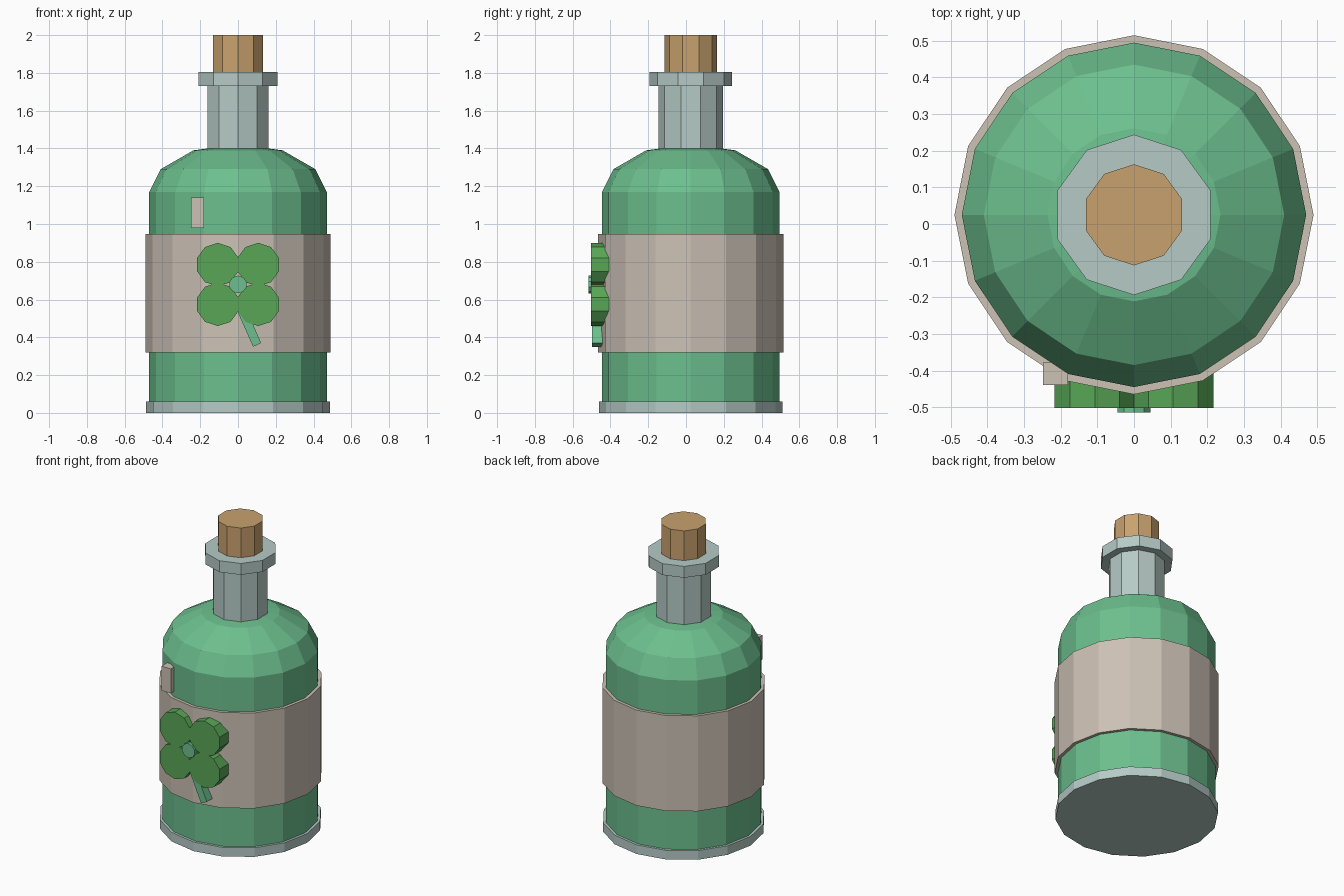
import bpy, math

if "Cube" in bpy.data.objects:
    bpy.data.objects.remove(bpy.data.objects["Cube"])

CY = 0.025  # bottle axis in y


def material(name, rgb):
    m = bpy.data.materials.new(name)
    lin = [((c / 255 + 0.055) / 1.055) ** 2.4 for c in rgb]
    m.diffuse_color = (*lin, 1)
    m.use_nodes = True
    m.node_tree.nodes["Principled BSDF"].inputs["Base Color"].default_value = m.diffuse_color
    return m


GREEN = material("green glass", (108, 191, 142))
PALE = material("pale glass", (182, 203, 198))
PAPER = material("label paper", (204, 193, 181))
CORK = material("cork", (201, 162, 110))
LEAF = material("leaf green", (88, 166, 86))


def make(name, verts, faces, mat):
    me = bpy.data.meshes.new(name)
    me.from_pydata(verts, [], faces)
    me.materials.append(mat)
    ob = bpy.data.objects.new(name, me)
    bpy.context.collection.objects.link(ob)
    return ob


def lathe(name, profile, n, mat):
    """Closed solid from (radius, z) rings, listed bottom to top."""
    verts = []
    for r, z in profile:
        for i in range(n):
            a = 2 * math.pi * i / n - math.pi / 2
            verts.append((r * math.cos(a), CY + r * math.sin(a), z))
    faces = [tuple(range(n))[::-1]]
    for k in range(len(profile) - 1):
        for i in range(n):
            j = (i + 1) % n
            faces.append((k * n + i, k * n + j, (k + 1) * n + j, (k + 1) * n + i))
    faces.append(tuple(range((len(profile) - 1) * n, len(profile) * n)))
    return make(name, verts, faces, mat)


def plate(name, outline, y0, y1, mat):
    """Counter-clockwise (x, z) outline seen from the front, extruded y0 (front) to y1."""
    n = len(outline)
    verts = [(x, y, z) for y in (y0, y1) for x, z in outline]
    faces = [tuple(range(n)), tuple(range(n, 2 * n))[::-1]]
    faces += [(i, i + n, (i + 1) % n + n, (i + 1) % n) for i in range(n)]
    return make(name, verts, faces, mat)


def ring(cx, cz, r, n=10):
    return [(cx + r * math.cos(math.pi / 2 + 2 * math.pi * i / n),
             cz + r * math.sin(math.pi / 2 + 2 * math.pi * i / n)) for i in range(n)]


# bottle
lathe("base_ring", [(0.486, 0), (0.486, 0.06)], 16, PALE)
lathe("body", [(0.47, 0.03), (0.47, 1.17), (0.41, 1.29), (0.236, 1.39), (0.16, 1.40)], 16, GREEN)
lathe("label", [(0.49, 0.32), (0.49, 0.947)], 16, PAPER)
lathe("neck", [(0.17, 1.37), (0.17, 1.75)], 10, PALE)
lathe("lip", [(0.219, 1.73), (0.219, 1.805)], 10, PALE)
lathe("cork_stopper", [(0.138, 1.70), (0.138, 2.0)], 10, CORK)

# four-leaf clover
for sx in (-1, 1):
    for sz in (-1, 1):
        plate("clover_leaf", ring(sx * 0.107, 0.68 + sz * 0.105, 0.115), -0.502, -0.405, LEAF)
plate("clover_centre", ring(0, 0.68, 0.047), -0.515, -0.45, GREEN)
plate("clover_stem", [(0.08, 0.35), (0.123, 0.37), (0.043, 0.55), (0.0, 0.53)], -0.498, -0.44, GREEN)

# small highlight block on the shoulder
plate("highlight", [(-0.248, 0.98), (-0.18, 0.98), (-0.18, 1.14), (-0.248, 1.14)], -0.44, -0.378, PAPER)
